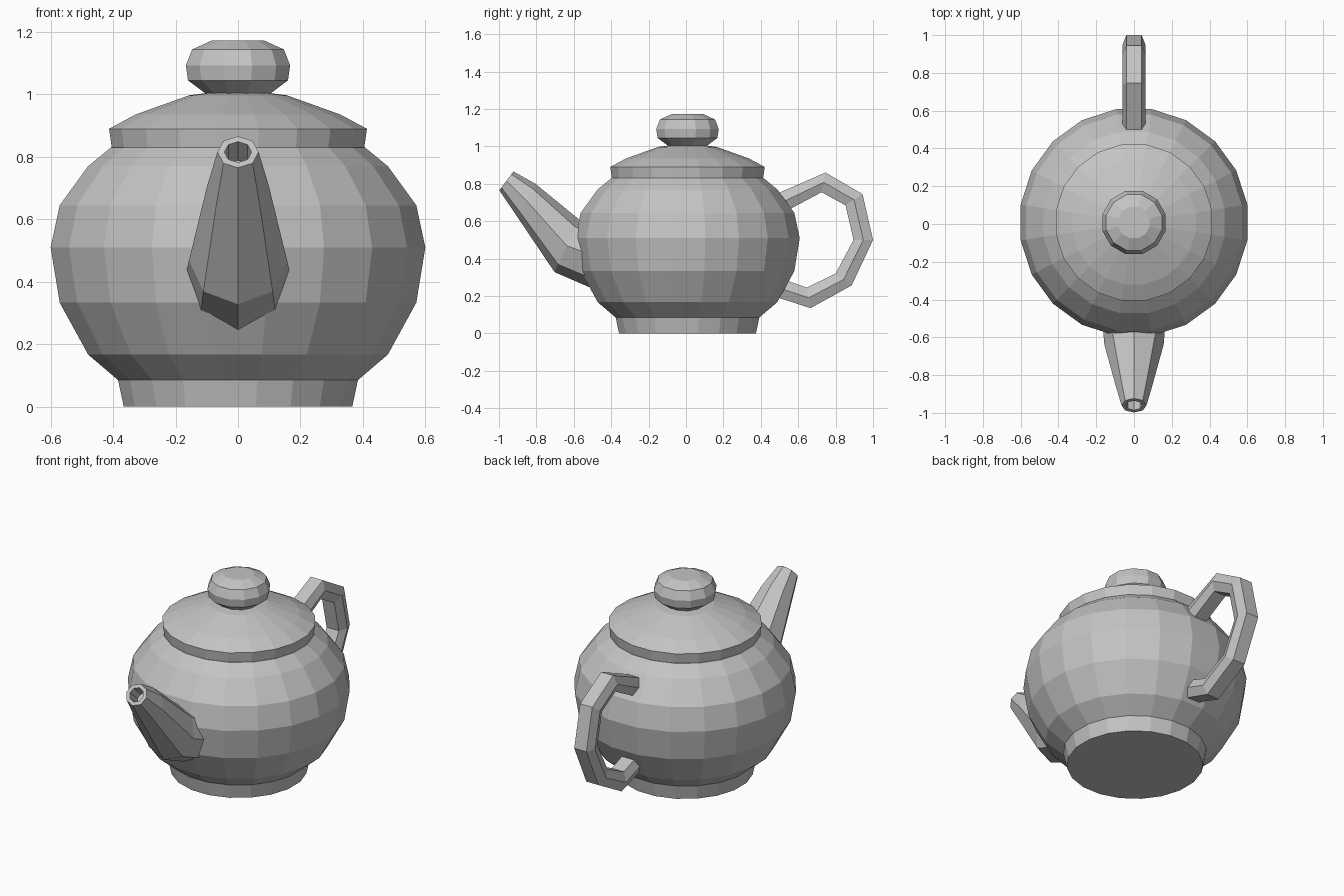
import bpy, bmesh, math
from mathutils import Vector

if "Cube" in bpy.data.objects:
    bpy.data.objects.remove(bpy.data.objects["Cube"])

grey = bpy.data.materials.new("grey")
grey.diffuse_color = (0.55, 0.55, 0.55, 1)
grey.use_nodes = True
grey.node_tree.nodes["Principled BSDF"].inputs["Base Color"].default_value = grey.diffuse_color
CY = 0.008  # body axis offset in y


def loft(name, rings, cap_start=True, cap_end=True):
    """Bridge a list of equal-sized vertex rings into one flat-shaded object."""
    bm = bmesh.new()
    rows = [[bm.verts.new(p) for p in r] for r in rings]
    n = len(rows[0])
    for a, b in zip(rows, rows[1:]):
        for i in range(n):
            j = (i + 1) % n
            bm.faces.new((a[i], a[j], b[j], b[i]))
    if cap_start:
        bm.faces.new(rows[0][::-1])
    if cap_end:
        bm.faces.new(rows[-1])
    bmesh.ops.recalc_face_normals(bm, faces=bm.faces)
    me = bpy.data.meshes.new(name)
    bm.to_mesh(me)
    bm.free()
    me.materials.append(grey)
    ob = bpy.data.objects.new(name, me)
    bpy.context.collection.objects.link(ob)
    return ob


def turned(name, profile, sides, **caps):
    """Revolve (half width, z) points; flat sides face the axes."""
    k = 1 / math.cos(math.pi / sides)
    angles = [2 * math.pi * (i + 0.5) / sides for i in range(sides)]
    return loft(name, [[Vector((r * k * math.cos(a), CY + r * k * math.sin(a), z))
                        for a in angles] for r, z in profile], **caps)


def ring(outer, inner, width, section, scale=1.0, shift=(0, 0)):
    """Cross-section between two (y, z) points; section is (across, along)."""
    o, i = Vector((0, *outer)), Vector((0, *inner))
    mid, half = (o + i) / 2 + Vector((0, *shift)), (o - i) / 2 * scale
    return [mid + half * v + Vector((width * scale * u, 0, 0)) for u, v in section]


# Body with foot
turned("body", [(.366, 0), (.384, .085), (.48, .167), (.571, .333), (.60, .51),
                (.571, .645), (.48, .77), (.407, .83)], 20)

# Lid
turned("lid", [(.404, .828), (.413, .89), (.327, .936), (.157, .997), (.09, 1.006)],
       20, cap_start=False)

# Lid knob
turned("lid_knob", [(.10, 1.0), (.16, 1.045), (.167, 1.093), (.147, 1.144),
                    (.083, 1.173)], 12)

# Spout: octagonal, with a recessed opening at the tip
octagon = [(math.sin(i * math.pi / 4), math.cos(i * math.pi / 4)) for i in range(8)]
tip = ((-.923, .866), (-.998, .765), .066, octagon)
loft("spout", [
    ring((-.40, .56), (-.45, .218), .175, octagon),
    ring((-.573, .61), (-.703, .328), .157, octagon),
    ring((-.805, .80), (-.90, .62), .098, octagon),
    ring(*tip),
    ring(*tip, scale=.66),
    ring(*tip, scale=.66, shift=(.07, -.06)),
])

# Handle: hexagonal tube bent in a loop
hexagon = [(1, 0), (.66, 1), (-.66, 1), (-1, 0), (-.66, -1), (.66, -1)]
path = [((.47, .74), (.50, .635)), ((.746, .86), (.725, .755)),
        ((.944, .745), (.853, .685)), ((1.0, .50), (.896, .50)),
        ((.886, .257), (.80, .32)), ((.666, .135), (.645, .245)),
        ((.45, .205), (.49, .30))]
loft("handle", [ring(o, i, .061, hexagon) for o, i in path])
